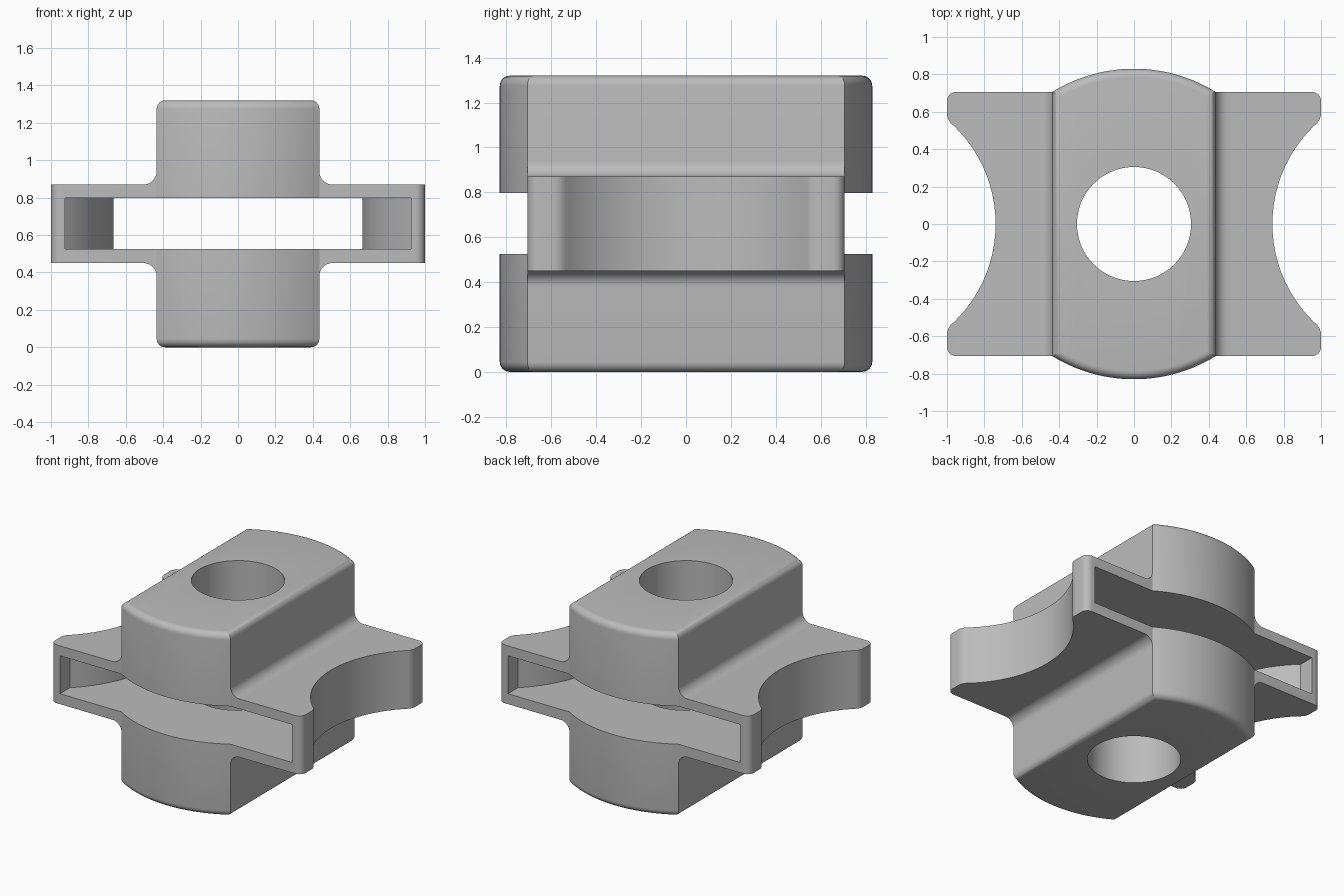
import bpy, bmesh, math

cube = bpy.data.objects.get("Cube")
if cube:
    bpy.data.objects.remove(cube, do_unlink=True)

HALF_BOSS = 0.435     # half width of the tall boss
BOSS_R = 0.83         # radius of its rounded ends
HEIGHT = 1.32
HALF_Y = math.sqrt(BOSS_R ** 2 - HALF_BOSS ** 2)
SCALLOP_X, SCALLOP_R, WALL = 1.47, 0.73, 0.075
FLANGE_LOW, FLANGE_TOP = 0.45, 0.87
FILLET = 0.07

grey = bpy.data.materials.new("plain grey")
grey.use_nodes = True
colour = (0.5, 0.5, 0.5, 1)
grey.diffuse_color = colour
grey.node_tree.nodes["Principled BSDF"].inputs["Base Color"].default_value = colour


def arc(cx, cy, r, start, end, n):
    """Points along an arc, angles in radians."""
    return [(cx + r * math.cos(start + (end - start) * i / n),
             cy + r * math.sin(start + (end - start) * i / n)) for i in range(n + 1)]


def prism(name, outline, low, high, along="z", finish=None):
    """Extrude a closed outline along z, or an x-z outline along y."""
    bm = bmesh.new()
    place = (lambda a, b, d: (a, b, d)) if along == "z" else (lambda a, b, d: (a, d, b))
    face = bm.faces.new([bm.verts.new(place(a, b, low)) for a, b in outline])
    grown = bmesh.ops.extrude_face_region(bm, geom=[face])["geom"]
    shift = place(0, 0, high - low)
    bmesh.ops.translate(bm, vec=shift, verts=[v for v in grown if isinstance(v, bmesh.types.BMVert)])
    bmesh.ops.recalc_face_normals(bm, faces=bm.faces)
    if finish:
        finish(bm)
    mesh = bpy.data.meshes.new(name)
    bm.to_mesh(mesh)
    bm.free()
    mesh.materials.append(grey)
    obj = bpy.data.objects.new(name, mesh)
    bpy.context.collection.objects.link(obj)
    return obj


def combine(target, tool, operation):
    """Apply a boolean and discard the tool."""
    tool.hide_render = True
    mod = target.modifiers.new(operation.lower(), "BOOLEAN")
    mod.operation, mod.object, mod.solver = operation, tool, "EXACT"
    bpy.context.view_layer.objects.active = target
    bpy.ops.object.modifier_apply(modifier=mod.name)
    bpy.data.objects.remove(tool, do_unlink=True)


def bevel(bm, edges, size, steps):
    bmesh.ops.bevel(bm, geom=edges, offset=size, segments=steps, profile=0.5,
                    affect="EDGES", clamp_overlap=False)


def waisted_outline(half_x, half_y, radius, n):
    """Rectangle with a concave arc bitten out of each x side."""
    swing = math.acos((SCALLOP_X - half_x) / radius)
    right = arc(SCALLOP_X, 0, radius, math.pi + swing, math.pi - swing, n)
    right = [(half_x, -half_y)] + right + [(half_x, half_y)]
    return right + [(-x, -y) for x, y in right]


# Flange: scalloped plate, rounded at its corners and tips
def round_corners(bm):
    def upright(e):
        a, b = (v.co for v in e.verts)
        return abs(a.z - b.z) > 0.1 and abs(a.x) > 0.999
    corners = [e for e in bm.edges if upright(e) and abs(e.verts[0].co.y) > HALF_Y - 0.01]
    bevel(bm, corners, 0.05, 6)
    tips = [e for e in bm.edges if upright(e) and abs(e.verts[0].co.y) < HALF_Y - 0.1]
    bevel(bm, tips, 0.03, 4)


flange = prism("pivot_block", waisted_outline(1, HALF_Y, SCALLOP_R, 24), 0.2, 1.1,
               finish=round_corners)

# Front section of the flange, with fillets where it meets the boss
root = HALF_BOSS + FILLET
upper = [(1.2, FLANGE_TOP)] + arc(root, FLANGE_TOP + FILLET, FILLET, -math.pi / 2, -math.pi, 10)
upper.append((HALF_BOSS - 0.04, FLANGE_TOP + FILLET))
middle = FLANGE_LOW + FLANGE_TOP
lower = [(x, middle - z) for x, z in reversed(upper)]
right_side = lower + upper
section = prism("flange_section", right_side + [(-x, z) for x, z in reversed(right_side)],
                -1.2, 1.2, along="y")
combine(flange, section, "INTERSECT")


# Boss: tall block with rounded ends and softened top and bottom rims
def soften_rims(bm):
    rims = [e for e in bm.edges if abs(e.verts[0].co.z - e.verts[1].co.z) < 1e-4]
    bevel(bm, rims, 0.045, 6)


end = math.acos(HALF_BOSS / BOSS_R)
front_arc = arc(0, 0, BOSS_R, end, math.pi - end, 28)
boss = prism("boss", front_arc + [(-x, -y) for x, y in front_arc], 0, HEIGHT, finish=soften_rims)
combine(flange, boss, "UNION")

# Slot through the middle, following the scalloped walls
slot = prism("slot_cutter", waisted_outline(1 - WALL, 1.0, SCALLOP_R + WALL, 24),
             FLANGE_LOW + WALL, FLANGE_TOP - WALL + 0.003)
combine(flange, slot, "DIFFERENCE")

# Vertical bore
bore = prism("bore_cutter", arc(0, 0, 0.305, 0, math.tau * 63 / 64, 63), -0.2, HEIGHT + 0.2)
combine(flange, bore, "DIFFERENCE")

bpy.ops.object.select_all(action="DESELECT")
flange.select_set(True)
bpy.context.view_layer.objects.active = flange
bpy.ops.object.shade_smooth_by_angle(angle=math.radians(25))
